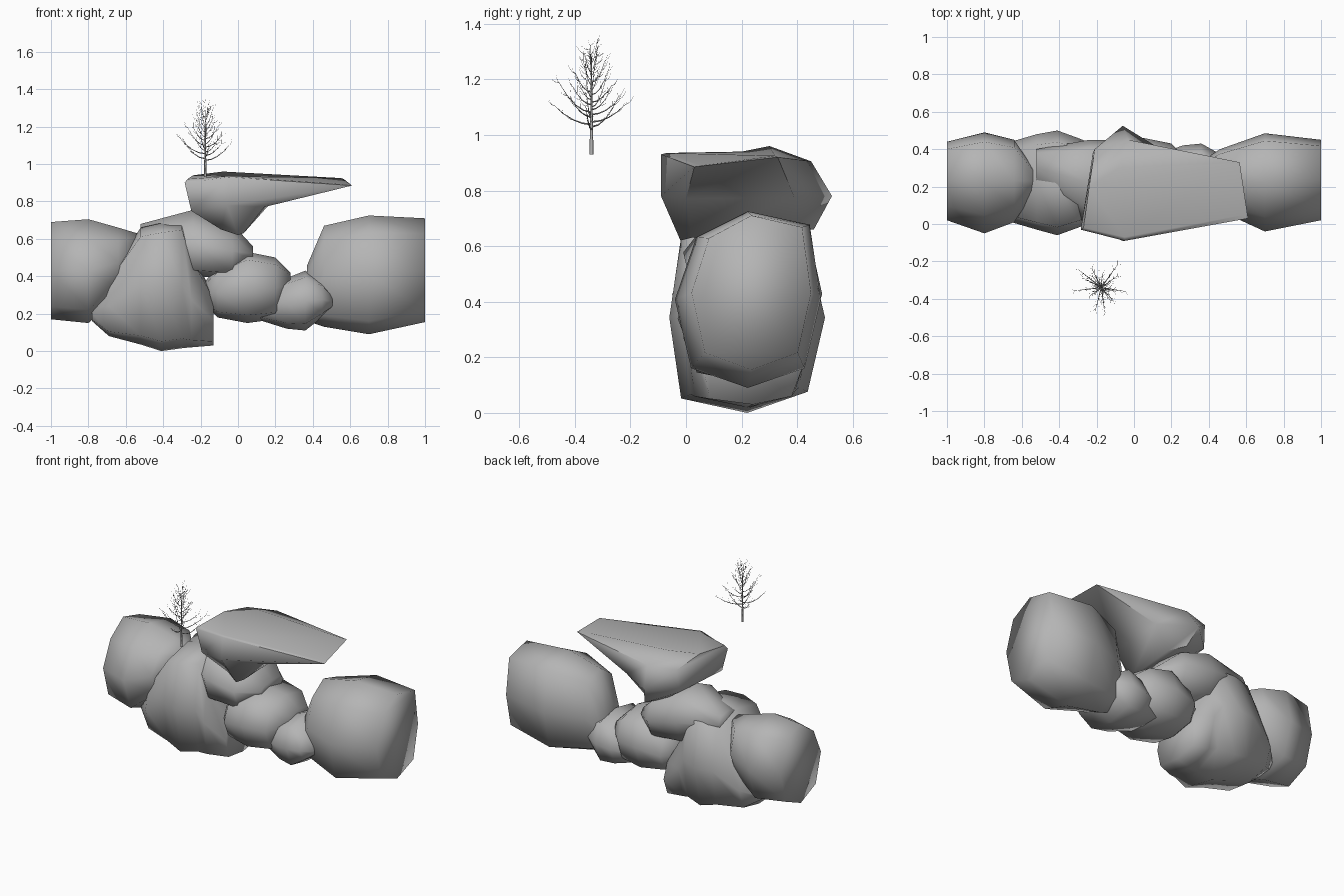
import bpy, math, random
from mathutils import Vector

random.seed(4)
if "Cube" in bpy.data.objects:
    bpy.data.objects.remove(bpy.data.objects["Cube"], do_unlink=True)

# One grey for stone and tree alike
grey = bpy.data.materials.new("plain grey")
grey.use_nodes = True
grey.diffuse_color = (0.46, 0.46, 0.46, 1)
grey.node_tree.nodes["Principled BSDF"].inputs["Base Color"].default_value = grey.diffuse_color


def loft(name, rings, angle):
    """Skin rings of equal point count and cap both ends."""
    n = len(rings[0])
    verts = [p for ring in rings for p in ring]
    faces = [(r * n + i, r * n + (i + 1) % n, (r + 1) * n + (i + 1) % n, (r + 1) * n + i)
             for r in range(len(rings) - 1) for i in range(n)]
    faces += [tuple(reversed(range(n))), tuple(range(len(verts) - n, len(verts)))]
    mesh = bpy.data.meshes.new(name)
    mesh.from_pydata(verts, [], faces)
    mesh.materials.append(grey)
    ob = bpy.data.objects.new(name, mesh)
    bpy.context.collection.objects.link(ob)
    bpy.ops.object.select_all(action="DESELECT")
    ob.select_set(True)
    bpy.context.view_layer.objects.active = ob
    bpy.ops.object.mode_set(mode="EDIT")
    bpy.ops.mesh.select_all(action="SELECT")
    bpy.ops.mesh.normals_make_consistent(inside=False)
    bpy.ops.object.mode_set(mode="OBJECT")
    bpy.ops.object.shade_smooth_by_angle(angle=math.radians(angle))


def boulder(name, sections, corners=(1.1, 1.1, 1.1, 1.1)):
    """Blunt octagon sections along x: (x, front, back, bottom, top).
    Corner fullness runs back top, front top, front bottom, back bottom."""
    rings = []
    for x, y0, y1, z0, z1 in sections:
        ring = []
        for i in range(8):
            a, k = i * math.pi / 4, corners[i // 2] if i % 2 else 1
            ring.append((x, (y0 + y1) / 2 + math.cos(a) * k * (y1 - y0) / 2,
                         (z0 + z1) / 2 + math.sin(a) * k * (z1 - z0) / 2))
        rings.append(ring)
    loft(name, rings, 100)


# Boulders, from the right end of the row to the left
boulder("right_end_boulder", [
    (-1, 0.02, 0.44, 0.17, 0.69), (-0.8, -0.05, 0.49, 0.15, 0.705),
    (-0.64, 0.01, 0.45, 0.29, 0.66), (-0.54, 0.16, 0.3, 0.5, 0.63)],
    (1.15, 0.9, 1.05, 1.05))
boulder("tall_boulder", [
    (-0.78, 0.1, 0.34, 0.16, 0.24), (-0.69, 0.02, 0.43, 0.08, 0.4),
    (-0.52, -0.03, 0.48, 0.035, 0.66), (-0.41, -0.06, 0.5, 0, 0.685),
    (-0.3, -0.02, 0.46, 0.015, 0.7), (-0.25, 0.0, 0.44, 0.02, 0.53),
    (-0.13, 0.06, 0.42, 0.03, 0.3)], (1.1, 1.2, 1.2, 1.1))
boulder("neck_boulder", [
    (-0.52, 0.2, 0.4, 0.56, 0.68), (-0.24, -0.01, 0.45, 0.4, 0.755),
    (-0.03, 0.0, 0.45, 0.39, 0.68), (0.08, 0.12, 0.36, 0.48, 0.56)],
    (1.1, 0.88, 1.15, 1.1))
boulder("middle_boulder", [
    (-0.17, 0.1, 0.36, 0.24, 0.38), (-0.11, 0.01, 0.43, 0.18, 0.45),
    (0.05, -0.03, 0.46, 0.15, 0.53), (0.2, 0.0, 0.43, 0.17, 0.5),
    (0.28, 0.12, 0.35, 0.3, 0.42)])
boulder("small_boulder", [
    (0.1, 0.1, 0.36, 0.17, 0.3), (0.26, 0.02, 0.42, 0.12, 0.39),
    (0.36, -0.01, 0.43, 0.11, 0.43), (0.45, 0.0, 0.38, 0.18, 0.37),
    (0.505, 0.06, 0.28, 0.23, 0.3)])
boulder("left_end_boulder", [
    (0.37, 0.14, 0.34, 0.16, 0.46), (0.46, 0.07, 0.4, 0.13, 0.67),
    (0.7, -0.04, 0.485, 0.09, 0.725), (1, 0.02, 0.45, 0.155, 0.71)],
    (1.2, 1, 1.1, 1.1))

# Overhanging slab: foot, shoulder, rim and flat top rings
loft("overhanging_slab", [
    [(-0.09, 0.02, 0.65), (0, -0.02, 0.62), (0.03, 0.02, 0.63),
     (0.04, 0.36, 0.65), (-0.02, 0.46, 0.66), (-0.09, 0.35, 0.66)],
    [(-0.25, -0.02, 0.75), (-0.06, -0.09, 0.78), (0.14, 0, 0.77),
     (0.16, 0.39, 0.775), (-0.06, 0.525, 0.78), (-0.22, 0.38, 0.75)],
    [(-0.285, -0.03, 0.9), (-0.05, -0.09, 0.93), (0.61, 0.03, 0.885),
     (0.565, 0.33, 0.92), (-0.03, 0.45, 0.905), (-0.21, 0.4, 0.9)],
    [(-0.27, -0.02, 0.92), (-0.05, -0.07, 0.935), (0.59, 0.05, 0.89),
     (0.55, 0.32, 0.925), (-0.08, 0.3, 0.96), (-0.24, 0.2, 0.94)]], 62)


# Bare tree: tapered bevelled curves
def limbs(name, thickness):
    cu = bpy.data.curves.new(name, "CURVE")
    cu.dimensions, cu.bevel_depth, cu.bevel_resolution = "3D", thickness, 0
    cu.materials.append(grey)
    bpy.context.collection.objects.link(bpy.data.objects.new(name, cu))
    return cu


def limb(cu, points, r0, r1):
    s = cu.splines.new("POLY")
    s.points.add(len(points) - 1)
    for i, p in enumerate(points):
        s.points[i].co = (*p, 1)
        s.points[i].radius = r0 + (r1 - r0) * i / (len(points) - 1)


def sweep(start, azimuth, reach, rise):
    """Points of a branch that leaves level and curls upward."""
    out = Vector((math.cos(azimuth), math.sin(azimuth), 0))
    return [start + out * reach * t + Vector((0, 0, rise * t * t))
            for t in (0, 0.25, 0.5, 0.75, 1)]


base = Vector((-0.175, -0.34, 0.93))
limb(limbs("trunk", 0.0075), [base + Vector((0, 0, h)) for h in (0, 0.1, 0.25, 0.36)], 1, 0.1)
branches, twigs = limbs("branches", 0.0035), limbs("twigs", 0.0008)
count = 28
for i in range(count):
    t = i / (count - 1)
    azimuth = i * 2.4 + random.uniform(-0.3, 0.3)
    reach = (0.155 * (1 - t) ** 1.5 + 0.025) * random.uniform(0.7, 1)
    path = sweep(base + Vector((0, 0, 0.09 + 0.24 * t)), azimuth, reach,
                 random.uniform(0.06, 0.12) * (1 - 0.35 * t))
    limb(branches, path, 1 - 0.7 * t, 0.2)
    for p in path[2:]:
        for side in (-0.8, 0.8):
            limb(twigs, sweep(p, azimuth + side * random.uniform(0.5, 1.2),
                              random.uniform(0.01, 0.03), random.uniform(0.01, 0.035)), 1, 0.4)
